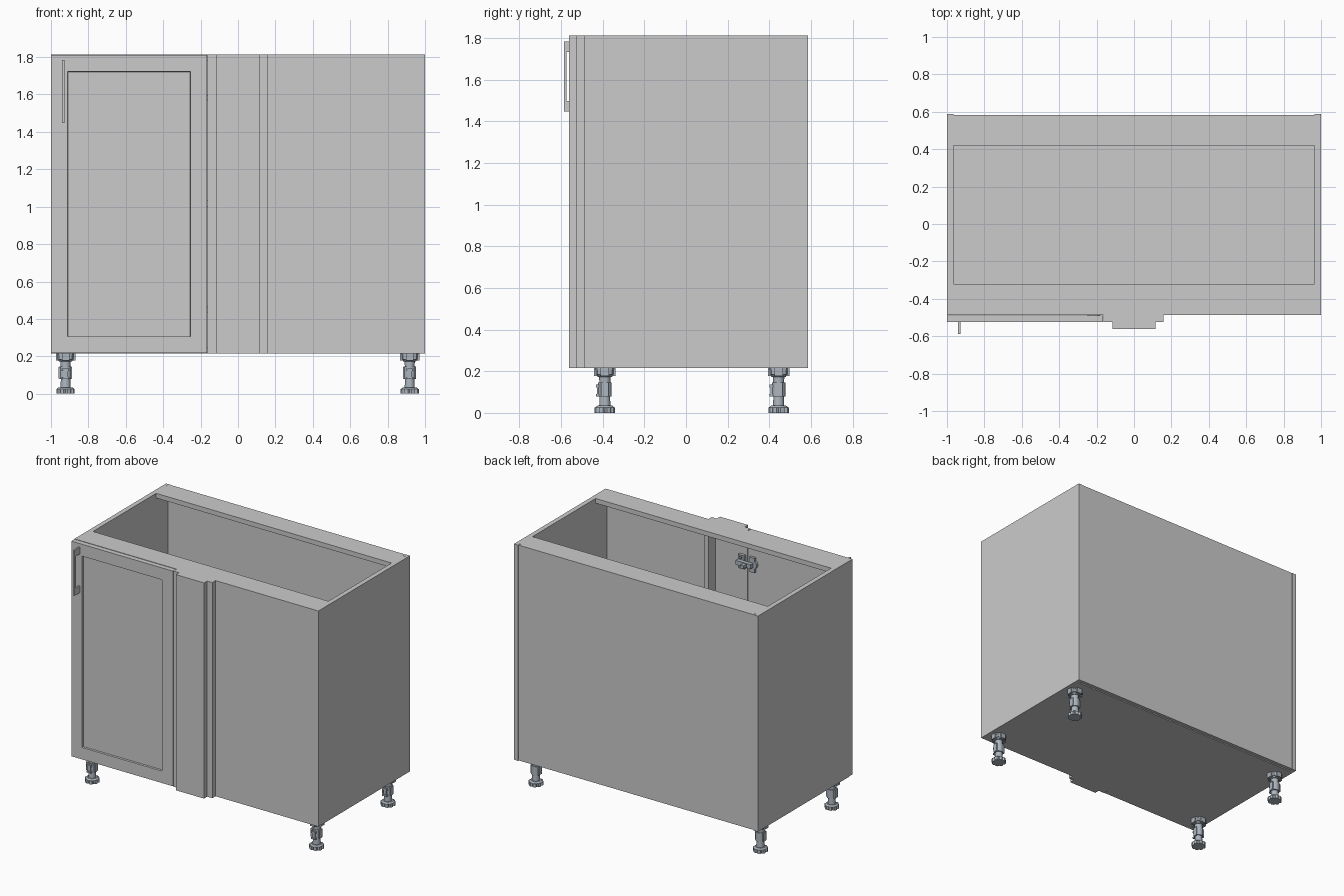
import bpy, bmesh, math
from mathutils import Matrix, Vector

if "Cube" in bpy.data.objects:
    bpy.data.objects.remove(bpy.data.objects["Cube"])

Z0, Z1, T = 0.215, 1.813, 0.035      # carcass bottom, top, board thickness
FRONT, BACK = -0.487, 0.587

metal = bpy.data.materials.new("blue_grey_fitting")
metal.diffuse_color = (0.42, 0.47, 0.52, 1)
metal.use_nodes = True
metal.node_tree.nodes["Principled BSDF"].inputs["Base Color"].default_value = metal.diffuse_color


def add_box(bm, x0, x1, y0, y1, z0, z1):
    m = Matrix.Translation(((x0 + x1) / 2, (y0 + y1) / 2, (z0 + z1) / 2))
    m = m @ Matrix.Diagonal((x1 - x0, y1 - y0, z1 - z0, 1))
    bmesh.ops.create_cube(bm, size=1, matrix=m)


def add_prism(bm, pts, low, high, axis="z"):
    """Extrude a 2D outline along z (outline in xy) or x (outline in yz)."""
    place = (lambda p, h: (p[0], p[1], h)) if axis == "z" else (lambda p, h: (h, p[0], p[1]))
    a = [bm.verts.new(place(p, low)) for p in pts]
    b = [bm.verts.new(place(p, high)) for p in pts]
    n = len(pts)
    bm.faces.new(a[::-1])
    bm.faces.new(b)
    for i in range(n):
        bm.faces.new((a[i], a[(i + 1) % n], b[(i + 1) % n], b[i]))


def add_cyl(bm, centre, r0, r1, depth, rot=None, seg=24):
    m = Matrix.Translation(centre) @ (rot or Matrix())
    bmesh.ops.create_cone(bm, cap_ends=True, segments=seg, radius1=r0, radius2=r1,
                          depth=depth, matrix=m)


def ring(n, radius):
    return [(radius(i) * math.cos(2 * math.pi * i / n), radius(i) * math.sin(2 * math.pi * i / n))
            for i in range(n)]


def finish(name, bm, mat=None, smooth=False):
    bmesh.ops.recalc_face_normals(bm, faces=bm.faces[:])
    me = bpy.data.meshes.new(name)
    bm.to_mesh(me)
    bm.free()
    if mat:
        me.materials.append(mat)
    ob = bpy.data.objects.new(name, me)
    bpy.context.collection.objects.link(ob)
    if smooth:
        bpy.ops.object.select_all(action="DESELECT")
        ob.select_set(True)
        bpy.context.view_layer.objects.active = ob
        bpy.ops.object.shade_smooth_by_angle(angle=math.radians(30))
    return ob


def board(name, *dims):
    bm = bmesh.new()
    add_box(bm, *dims)
    return finish(name, bm)


# Carcass: sides, bottom, back, top rails, shelf and fixed blank front
IN = 1 - T
board("left_side", -1, -IN, FRONT, BACK, Z0, Z1)
board("right_side", IN, 1, FRONT, BACK, Z0, Z1)
board("bottom_panel", -IN, IN, FRONT, 0.553, Z0, Z0 + T)
board("back_panel", -IN, IN, 0.56, 0.584, Z0 + 0.003, Z1 - T)
board("back_top_rail", -IN, IN, 0.42, 0.584, Z1 - T, Z1)
board("front_top_rail", -IN, IN, FRONT, -0.32, Z1 - T, Z1)
board("shelf", -IN, IN, -0.43, 0.553, 1.0, 1.0 + T)
board("blank_front_panel", 0.135, IN, FRONT, FRONT + T, Z0 + T, Z1 - T)
board("blank_panel_upright", 0.10, 0.135, FRONT, FRONT + 0.08, Z0 + T, Z1 - T)

# Stepped corner post between door and blank panel
bm = bmesh.new()
half = [(0.115, -0.562), (0.115, -0.525), (0.157, -0.525), (0.157, FRONT)]
left = [(-0.162 if x > 0.15 else -x, y) for x, y in half[::-1]]
add_prism(bm, left + half, Z0, Z1)
finish("corner_post", bm)

# Door with a recessed centre panel
bm = bmesh.new()
add_box(bm, -0.999, -0.166, -0.525, FRONT - 0.002, Z0 + 0.002, Z1 - 0.002)
bm.normal_update()
face = min(bm.faces, key=lambda f: f.calc_center_median().y)
bmesh.ops.inset_region(bm, faces=[face], thickness=0.125)
bmesh.ops.inset_region(bm, faces=[face], thickness=0.002)
for v in face.verts:
    v.co.y += 0.014
finish("door", bm)

# Slim bow handle
bm = bmesh.new()
add_prism(bm, [(-0.525, 1.448), (-0.587, 1.448), (-0.587, 1.785), (-0.525, 1.785),
               (-0.525, 1.735), (-0.573, 1.735), (-0.573, 1.498), (-0.525, 1.498)],
          -0.940, -0.928, "x")
finish("door_handle", bm)

# Small oval fittings in the back top corners
for side, s in (("left", -1), ("right", 1)):
    bm = bmesh.new()
    add_prism(bm, [(s * 0.97 + 0.6 * x, 0.564 + 0.35 * y) for x, y in ring(16, lambda i: 0.02)],
              Z1 - 0.01, Z1 + 0.001)
    finish(side + "_corner_fitting", bm)

# Hinges inside the door: cup, arm, mounting plate and screws
for label, z in (("upper", 1.58), ("lower", 0.45)):
    bm = bmesh.new()
    along_y = Matrix.Rotation(math.pi / 2, 4, "X")
    add_cyl(bm, (-0.215, -0.478, z), 0.034, 0.034, 0.02, along_y)
    add_box(bm, -0.235, -0.195, -0.482, -0.464, z - 0.055, z + 0.055)
    add_box(bm, -0.225, -0.10, -0.465, -0.435, z - 0.016, z + 0.016)
    add_box(bm, -0.15, -0.10, FRONT, -0.465, z - 0.05, z + 0.05)
    add_box(bm, -0.19, -0.165, -0.437, -0.40, z - 0.012, z + 0.012)
    for dz in (-0.035, 0.035):
        add_cyl(bm, (-0.125, -0.46, z + dz), 0.01, 0.01, 0.012, along_y, 12)
    finish(label + "_hinge", bm, metal, True)

# Adjustable leg: notched foot, threaded stem, sleeve with clip, socket and flange
bm = bmesh.new()
notched = ring(32, lambda i: 0.041 if i % 4 == 0 else 0.05)
add_prism(bm, notched, 0, 0.026)
add_cyl(bm, (0, 0, 0.030), 0.047, 0.036, 0.009)
add_cyl(bm, (0, 0, 0.058), 0.027, 0.025, 0.05)
add_cyl(bm, (0, 0, 0.112), 0.033, 0.033, 0.066)
add_cyl(bm, (0, 0, 0.163), 0.026, 0.028, 0.04)
add_box(bm, -0.037, 0.034, -0.018, 0.018, 0.082, 0.143)     # side lugs
add_box(bm, -0.018, 0.018, -0.043, -0.025, 0.078, 0.09)     # plinth clip jaws
add_box(bm, -0.018, 0.018, -0.043, -0.025, 0.122, 0.136)
add_box(bm, -0.012, 0.012, -0.038, -0.025, 0.09, 0.122)
add_cyl(bm, (0, 0, 0.180), 0.034, 0.045, 0.014)
add_prism(bm, ring(8, lambda i: 0.05), 0.184, 0.206)
add_box(bm, -0.052, 0.052, -0.02, 0.02, 0.178, Z0)          # crossed ribs
add_box(bm, -0.02, 0.02, -0.052, 0.052, 0.178, Z0)
add_prism(bm, ring(8, lambda i: 0.052), 0.206, Z0)
leg = finish("front_left_leg", bm, metal, True)
leg.location = (-0.922, -0.39, 0)
for name, x, y in (("front_right_leg", 0.918, -0.39), ("back_left_leg", -0.922, 0.445),
                   ("back_right_leg", 0.918, 0.445)):
    copy = leg.copy()
    copy.name = name
    copy.location = (x, y, 0)
    bpy.context.collection.objects.link(copy)
